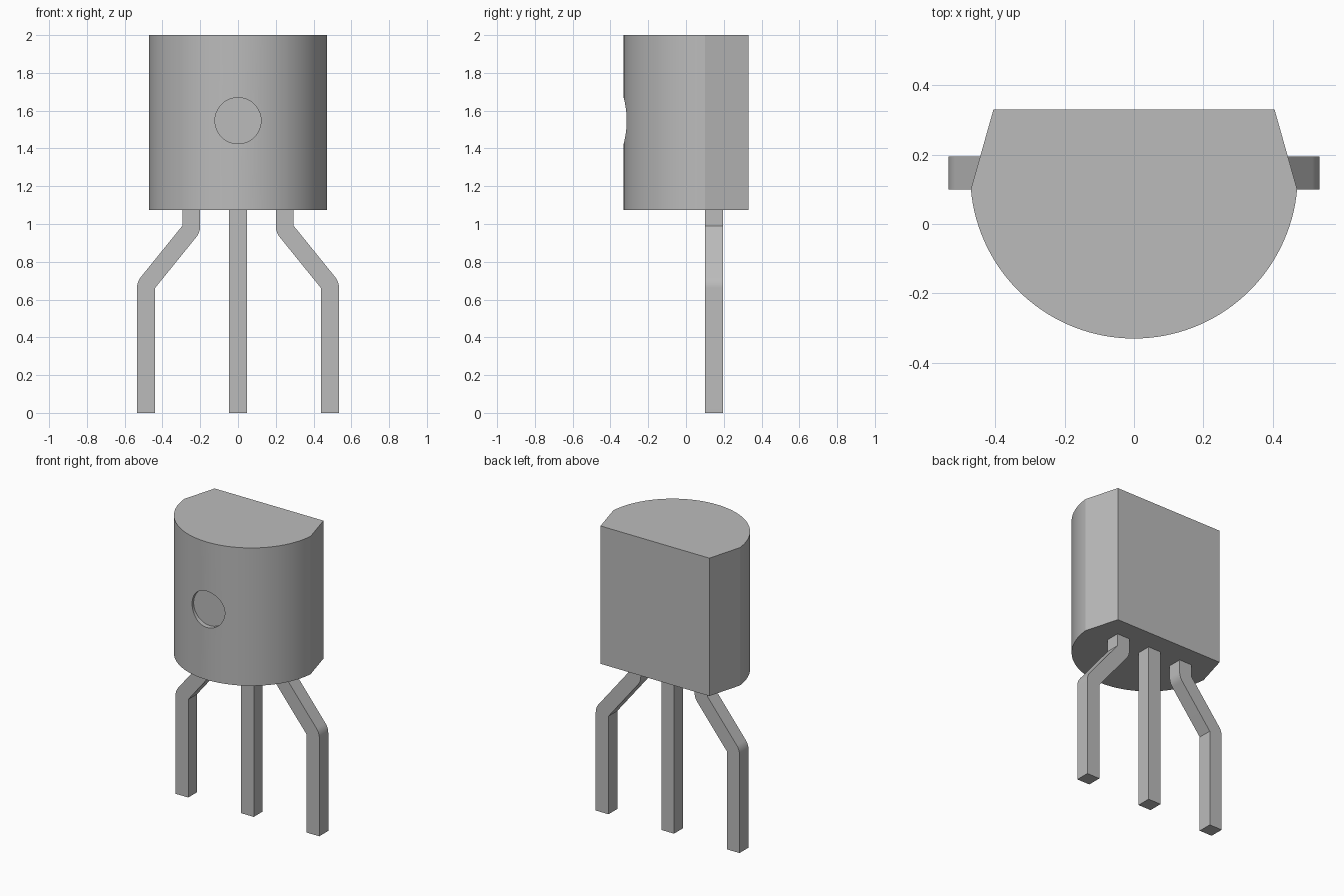
import bpy, bmesh
from math import sin, cos, atan2, pi, radians
from mathutils import Matrix

cube = bpy.data.objects.get("Cube")
if cube:
    bpy.data.objects.remove(cube, do_unlink=True)

GREY = (0.5, 0.5, 0.5, 1)
grey = bpy.data.materials.new("plain grey")
grey.use_nodes = True
grey.diffuse_color = GREY
grey.node_tree.nodes["Principled BSDF"].inputs["Base Color"].default_value = GREY


def finish(bm, name):
    bmesh.ops.recalc_face_normals(bm, faces=bm.faces)
    mesh = bpy.data.meshes.new(name)
    bm.to_mesh(mesh)
    bm.free()
    mesh.materials.append(grey)
    obj = bpy.data.objects.new(name, mesh)
    bpy.context.collection.objects.link(obj)
    return obj


def extrude(name, outline, direction):
    """Close an outline of 3D points and extrude it into a solid."""
    bm = bmesh.new()
    face = bm.faces.new([bm.verts.new(p) for p in outline])
    new = bmesh.ops.extrude_face_region(bm, geom=[face])["geom"]
    bmesh.ops.translate(bm, vec=direction,
                        verts=[g for g in new if isinstance(g, bmesh.types.BMVert)])
    return finish(bm, name)


def arc(cx, cy, r, start, end, steps):
    return [(cx + r * cos(start + (end - start) * i / steps),
             cy + r * sin(start + (end - start) * i / steps)) for i in range(steps + 1)]


def smooth(obj):
    bpy.ops.object.select_all(action="DESELECT")
    obj.select_set(True)
    bpy.context.view_layer.objects.active = obj
    bpy.ops.object.shade_smooth_by_angle(angle=radians(20))


# Body: round front, tapered sides and a flat back
BOTTOM, TOP = 1.073, 2.0
CENTRE_Y, RADIUS = 0.142, 0.472
dip = atan2(0.042, 0.47)
outline = [(-0.405, 0.33)] + arc(0, CENTRE_Y, RADIUS, pi + dip, 2 * pi - dip, 64) + [(0.405, 0.33)]
body = extrude("body", [(x, y, BOTTOM) for x, y in outline], (0, 0, TOP - BOTTOM))

# Shallow round mark with a flat floor on the front
bm = bmesh.new()
bmesh.ops.create_cone(bm, cap_ends=True, segments=48, radius1=0.122, radius2=0.122, depth=0.2,
                      matrix=Matrix.Translation((0, -0.397, 1.547)) @ Matrix.Rotation(pi / 2, 4, "X"))
cutter = finish(bm, "mark_cutter")
cutter.hide_render = True
cut = body.modifiers.new("mark", "BOOLEAN")
cut.operation = "DIFFERENCE"
cut.solver = "EXACT"
cut.object = cutter
bpy.context.view_layer.objects.active = body
bpy.ops.object.modifier_apply(modifier=cut.name)
bpy.data.objects.remove(cutter, do_unlink=True)
smooth(body)

# Leads: square wire, the outer pair bent outwards
W, LEAD_Y = 0.095, 0.1
half = W / 2
straight = [(-half, 0), (half, 0), (half, BOTTOM), (-half, BOTTOM)]
extrude("centre_lead", [(x, LEAD_Y, z) for x, z in straight], (0, W, 0))

upper, lower = (0.295, 0.99), (0.44, 0.66)
bend = radians(39)
bent = ([(0.2, BOTTOM)] + arc(*upper, W, pi, pi + bend, 8) + [lower, (0.44, 0), (0.535, 0)]
        + arc(*lower, W, 0, bend, 8) + [upper, (0.295, BOTTOM)])
for side, name in ((1, "left_lead"), (-1, "right_lead")):
    smooth(extrude(name, [(side * x, LEAD_Y, z) for x, z in bent], (0, W, 0)))
